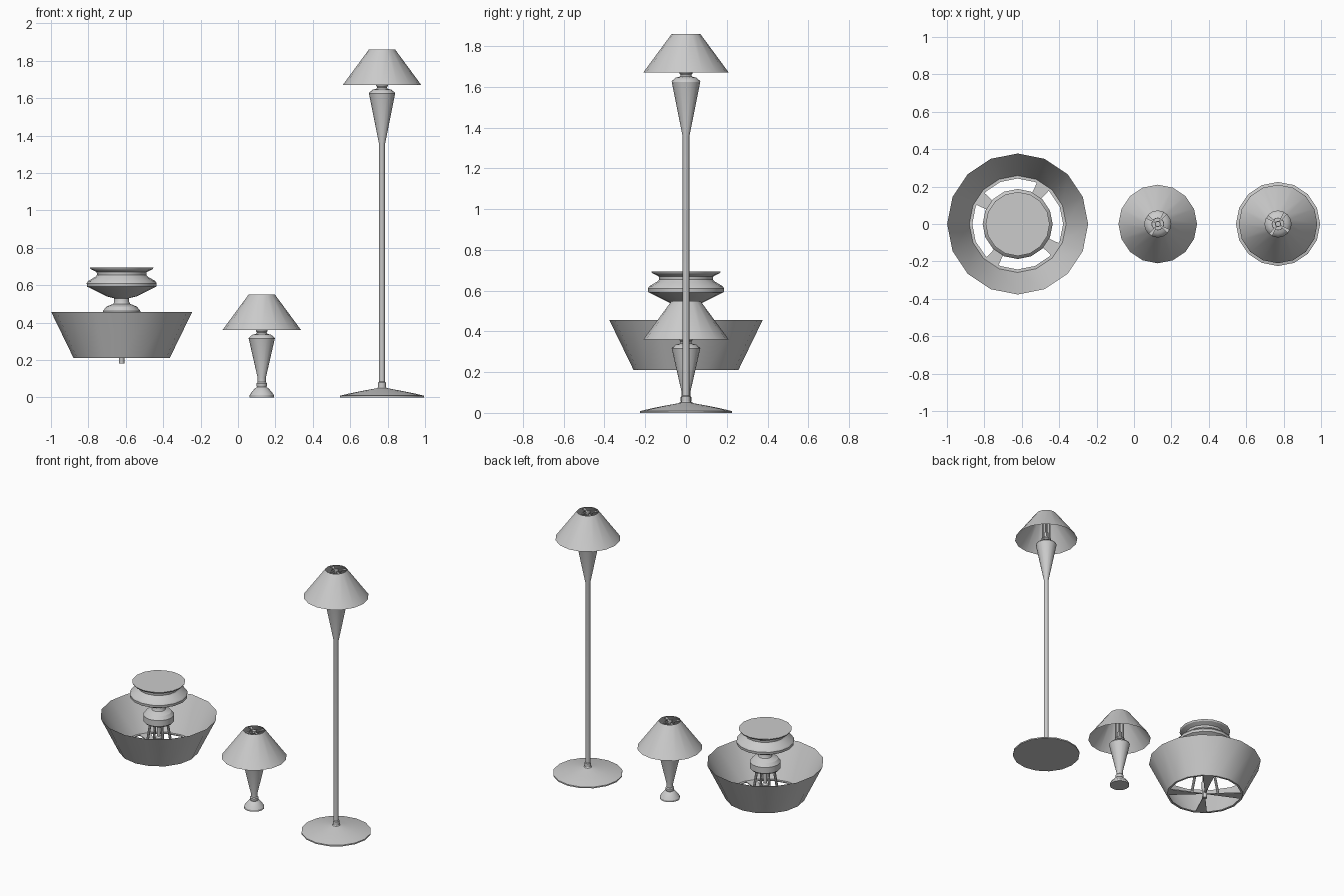
import bpy
import bmesh
from math import cos, sin, pi, radians
from mathutils import Vector

SIDES = 16
cube = bpy.data.objects.get("Cube")
if cube:
    bpy.data.objects.remove(cube)

grey = bpy.data.materials.new("light_grey")
grey.use_nodes = True
colour = (0.6, 0.6, 0.6, 1)
grey.diffuse_color = colour
grey.node_tree.nodes["Principled BSDF"].inputs["Base Color"].default_value = colour


def finish(name, bm, x, smooth=True, solid=True):
    if solid:
        bmesh.ops.recalc_face_normals(bm, faces=bm.faces)
    mesh = bpy.data.meshes.new(name)
    bm.to_mesh(mesh)
    bm.free()
    mesh.materials.append(grey)
    obj = bpy.data.objects.new(name, mesh)
    obj.location.x = x
    bpy.context.collection.objects.link(obj)
    if smooth:
        bpy.ops.object.select_all(action='DESELECT')
        obj.select_set(True)
        bpy.context.view_layer.objects.active = obj
        bpy.ops.object.shade_smooth_by_angle(angle=radians(30))
    return obj


def lathe(name, profile, x, capped=True):
    """Turn a bottom-to-top (radius, height) profile around the lamp axis."""
    bm = bmesh.new()
    rings = []
    for r, z in profile:
        rings.append([bm.verts.new((r * cos(2 * pi * i / SIDES), r * sin(2 * pi * i / SIDES), z))
                      for i in range(SIDES)])
    for low, high in zip(rings, rings[1:]):
        for i in range(SIDES):
            j = (i + 1) % SIDES
            bm.faces.new((low[i], low[j], high[j], high[i]))
    if capped:
        bm.faces.new(rings[0][::-1])
        bm.faces.new(rings[-1])
    return finish(name, bm, x, solid=capped)


def spider(name, inner, outer, z, x, thick=0.006):
    """Four flat arms that widen towards the shade."""
    bm = bmesh.new()
    for k in range(4):
        a = radians(56 + 90 * k)
        spread = radians(9)
        flat = [(inner, -spread), (outer, -spread), (outer, spread), (inner, spread)]
        low, high = [[bm.verts.new((r * cos(a + s), r * sin(a + s), h)) for r, s in flat]
                     for h in (z - thick, z)]
        bm.faces.new(low[::-1])
        bm.faces.new(high)
        for i in range(4):
            j = (i + 1) % 4
            bm.faces.new((low[i], low[j], high[j], high[i]))
    return finish(name, bm, x, smooth=False)


def rods(name, bottom, top, radius, x):
    """Four rods between two (radius, height) circles."""
    bm = bmesh.new()
    for k in range(4):
        a = radians(56 + 90 * k)
        p, q = [Vector((r * cos(a), r * sin(a), z)) for r, z in (bottom, top)]
        axis = q - p
        matrix = axis.to_track_quat('Z', 'Y').to_matrix().to_4x4()
        matrix.translation = (p + q) / 2
        bmesh.ops.create_cone(bm, cap_ends=True, segments=8, radius1=radius, radius2=radius,
                              depth=axis.length, matrix=matrix)
    return finish(name, bm, x)


def shade_set(prefix, x, z):
    """Tapered shade with its spider, ring, harp and socket; z is its lower rim."""
    lathe(prefix + "_shade", [(0.21, z), (0.07, z + 0.19)], x, capped=False)
    spider(prefix + "_shade_arms", 0.012, 0.07, z + 0.182, x)
    lathe(prefix + "_shade_hub", [(0.014, z + 0.165), (0.014, z + 0.186)], x)
    lathe(prefix + "_shade_ring", [(0.03, z + 0.176), (0.034, z + 0.176),
                                   (0.034, z + 0.183), (0.03, z + 0.183),
                                   (0.03, z + 0.176)], x, capped=False)
    rods(prefix + "_harp", (0.024, z - 0.005), (0.024, z + 0.18), 0.005, x)
    lathe(prefix + "_socket", [(0.016, z - 0.01), (0.016, z + 0.05)], x)


# Table lamp
TABLE_X = 0.127
lathe("table_body", [(0.065, 0), (0.065, 0.012), (0.055, 0.027), (0.035, 0.05), (0.025, 0.055),
                     (0.028, 0.062), (0.028, 0.075), (0.022, 0.082), (0.022, 0.105),
                     (0.07, 0.315), (0.068, 0.32), (0.05, 0.335), (0.03, 0.34),
                     (0.026, 0.348), (0.032, 0.356), (0.032, 0.364)], TABLE_X)
shade_set("table", TABLE_X, 0.36)

# Floor lamp
FLOOR_X = 0.77
lathe("floor_base", [(0.225, 0), (0.225, 0.009), (0.17, 0.022), (0.11, 0.034), (0.05, 0.045),
                     (0.025, 0.05), (0.021, 0.056), (0.021, 0.08), (0.015, 0.085)], FLOOR_X)
lathe("floor_pole", [(0.016, 0.08), (0.016, 1.355), (0.07, 1.625), (0.068, 1.63),
                     (0.05, 1.645), (0.03, 1.65), (0.026, 1.658),
                     (0.032, 1.666), (0.032, 1.674)], FLOOR_X)
shade_set("floor", FLOOR_X, 1.67)

# Hanging lamp
HANG_X = -0.622
lathe("hanging_shade", [(0.257, 0.21), (0.377, 0.457)], HANG_X, capped=False)
lathe("hanging_shade_rim", [(0.243, 0.21), (0.257, 0.21), (0.259, 0.216), (0.243, 0.216),
                            (0.243, 0.21)], HANG_X, capped=False)
spider("hanging_arms", 0.015, 0.25, 0.217, HANG_X)
lathe("hanging_canopy", [(0.09, 0.41), (0.1, 0.42), (0.1, 0.462), (0.082, 0.485), (0.045, 0.5),
                         (0.04, 0.51), (0.04, 0.53), (0.08, 0.54), (0.185, 0.592),
                         (0.187, 0.61), (0.18, 0.622), (0.14, 0.645), (0.132, 0.655),
                         (0.134, 0.67), (0.165, 0.685), (0.171, 0.695)], HANG_X)
rods("hanging_legs", (0.09, 0.212), (0.055, 0.42), 0.009, HANG_X)
lathe("hanging_stem", [(0.014, 0.18), (0.014, 0.235), (0.022, 0.25),
                       (0.022, 0.3), (0.012, 0.31), (0.012, 0.42)], HANG_X)
